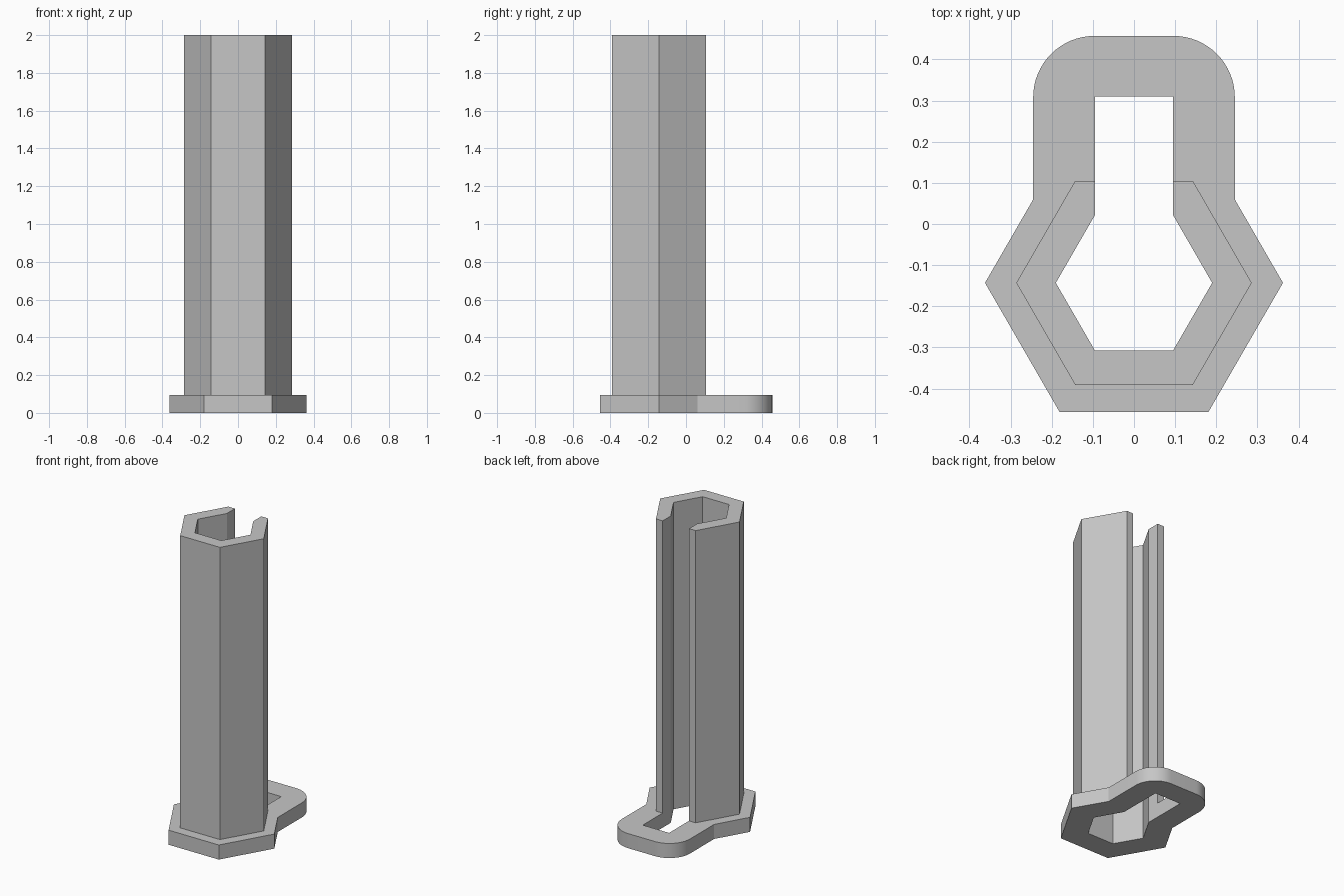
import bpy, bmesh
from math import sin, cos, pi, sqrt

cube = bpy.data.objects.get("Cube")
if cube:
    bpy.data.objects.remove(cube, do_unlink=True)

HEX_Y = -0.143          # centre of the hexagons
INNER_R, TUBE_R, BASE_R = 0.19, 0.286, 0.362
SLOT = INNER_R / 2      # half width of the slot
BASE_H, TOP = 0.095, 2.0
ARM_W, ARM_Y, ROUND = 0.245, 0.457, 0.149

grey = bpy.data.materials.new("light grey")
grey.use_nodes = True
colour = (0.565, 0.565, 0.565, 1)
grey.diffuse_color = colour
grey.node_tree.nodes["Principled BSDF"].inputs["Base Color"].default_value = colour


def half_hex(r):
    """Right half of a hexagon, front to back."""
    h = r * sqrt(3) / 2
    return [(r / 2, HEX_Y - h), (r, HEX_Y), (r / 2, HEX_Y + h)]


def mirrored(half):
    """Close a right-hand outline with its mirror image."""
    return half + [(-x, y) for x, y in reversed(half)]


def prism(name, loops, z0, z1):
    """Fill the outlines (holes included) and raise them into a solid."""
    bm = bmesh.new()
    edges = []
    for loop in loops:
        verts = [bm.verts.new((x, y, z0)) for x, y in loop]
        edges += [bm.edges.new((v, verts[i - 1])) for i, v in enumerate(verts)]
    bmesh.ops.triangle_fill(bm, edges=edges, use_beauty=True, use_dissolve=False)
    ext = bmesh.ops.extrude_face_region(bm, geom=bm.faces[:], use_keep_orig=True)
    top = [g for g in ext["geom"] if isinstance(g, bmesh.types.BMVert)]
    bmesh.ops.translate(bm, verts=top, vec=(0, 0, z1 - z0))
    bmesh.ops.recalc_face_normals(bm, faces=bm.faces[:])
    mesh = bpy.data.meshes.new(name)
    bm.to_mesh(mesh)
    bm.free()
    mesh.materials.append(grey)
    obj = bpy.data.objects.new(name, mesh)
    bpy.context.collection.objects.link(obj)
    return obj


# Base plate: hexagon merged with a round-cornered arm, keyhole-shaped opening
arm_start = HEX_Y + (BASE_R - ARM_W) * sqrt(3)
corner = [(ARM_W - ROUND + ROUND * cos(a), ARM_Y - ROUND + ROUND * sin(a))
          for a in (i * pi / 32 for i in range(17))]
outer = half_hex(BASE_R)[:2] + [(ARM_W, arm_start)] + corner
opening = half_hex(INNER_R) + [(SLOT, 0.31)]
base = prism("base_plate", [mirrored(outer), mirrored(opening)], 0, BASE_H)

# Hexagonal column, open along its back
wall = half_hex(TUBE_R)
wall.append((SLOT, wall[-1][1]))
wall += reversed(half_hex(INNER_R))
right = wall[:5]
inside = wall[5:]
section = ([(-x, y) for x, y in reversed(right)] + right
           + inside + [(-x, y) for x, y in reversed(inside)])
column = prism("slotted_column", [section], BASE_H, TOP)

# Smooth only the rounded corners of the base
for obj in bpy.context.selected_objects:
    obj.select_set(False)
base.select_set(True)
bpy.context.view_layer.objects.active = base
bpy.ops.object.shade_smooth_by_angle(angle=pi / 9)
